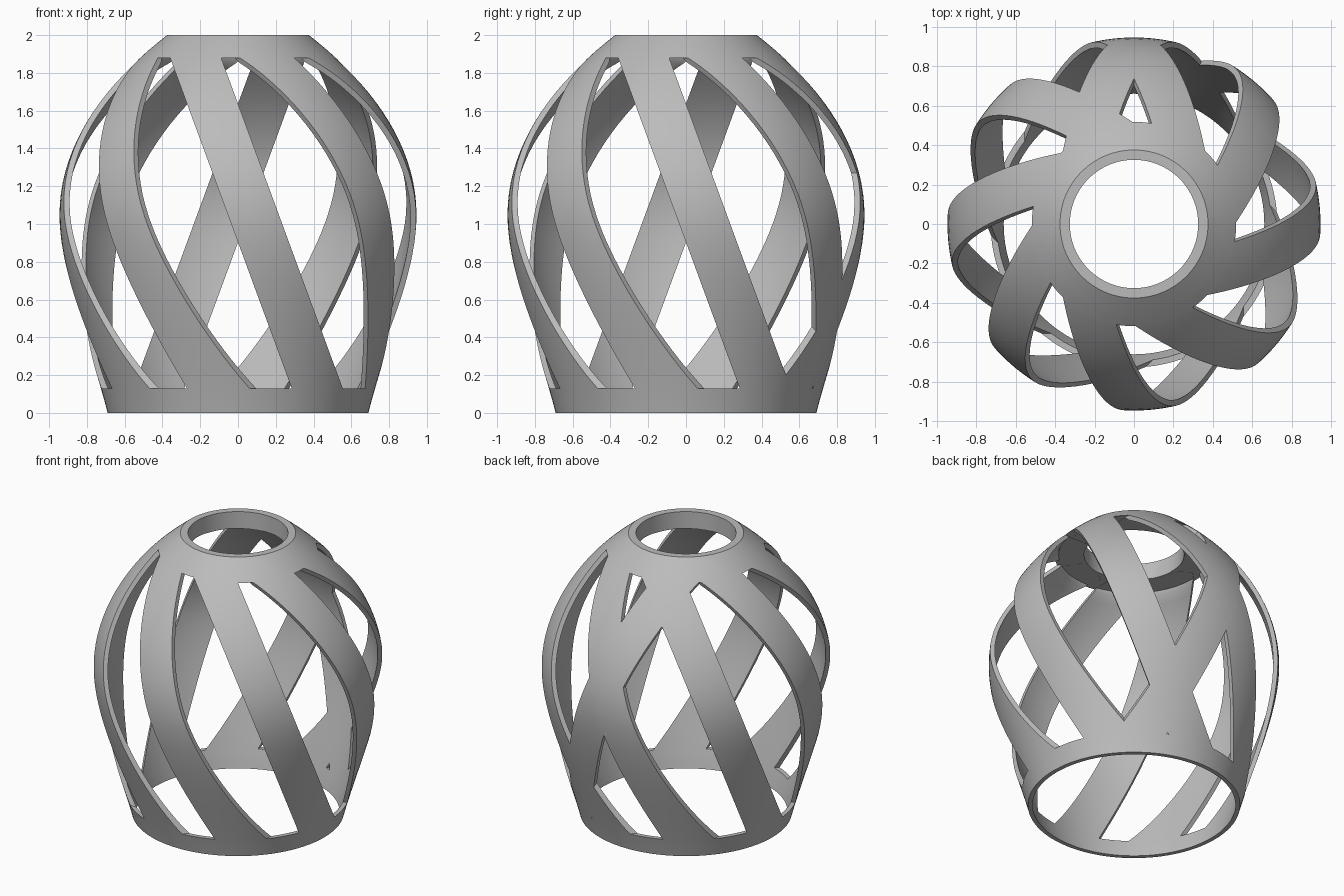
import bpy, bmesh, math
from mathutils import Vector, Matrix
from mathutils.geometry import interpolate_bezier

if "Cube" in bpy.data.objects:
    bpy.data.objects.remove(bpy.data.objects["Cube"])

SEGMENTS = 128
WALL = 0.03
BASE_TOP, CAP_BOTTOM = 0.13, 1.88
HOLE = 0.325
BARS = 8

grey = bpy.data.materials.new("plain grey")
grey.use_nodes = True
colour = (0.5, 0.5, 0.5, 1)
grey.diffuse_color = colour
grey.node_tree.nodes["Principled BSDF"].inputs["Base Color"].default_value = colour


def make_object(name, bm):
    bmesh.ops.recalc_face_normals(bm, faces=bm.faces)
    mesh = bpy.data.meshes.new(name)
    bm.to_mesh(mesh)
    bm.free()
    mesh.materials.append(grey)
    ob = bpy.data.objects.new(name, mesh)
    bpy.context.collection.objects.link(ob)
    return ob


# Outer barrel curve as (radius, 0, height)
def curve(*pts):
    return interpolate_bezier(*[Vector((r, 0, z)) for r, z in pts], 20)


outer = curve((0.69, 0), (0.78, 0.35), (0.945, 0.75), (0.945, 1.05))
outer += curve((0.945, 1.05), (0.945, 1.42), (0.70, 1.75), (0.375, 2))[1:]

# Inner curve follows the wall, then closes under a solid cap with a hole
ceiling = CAP_BOTTOM - 0.002
inner = [Vector((outer[0].x - WALL, 0, 0))]
for a, p, b in zip(outer, outer[1:], outer[2:]):
    t = (b - a).normalized()
    q = p + WALL * Vector((-t.z, 0, t.x))
    if q.z < ceiling - 0.02:
        inner.append(q)
inner += [Vector((0.49, 0, ceiling)), Vector((HOLE, 0, ceiling)), Vector((HOLE, 0, 2))]

# Lathe the closed section into the shell
bm = bmesh.new()
section = outer + inner[::-1]
rings = []
for i in range(SEGMENTS):
    turn = Matrix.Rotation(math.tau * i / SEGMENTS, 3, 'Z')
    rings.append([bm.verts.new(turn @ p) for p in section])
for i, ring in enumerate(rings):
    nxt = rings[(i + 1) % SEGMENTS]
    for j in range(len(ring)):
        k = (j + 1) % len(ring)
        bm.faces.new((ring[j], nxt[j], nxt[k], ring[k]))
shell = make_object("lattice_shade", bm)

# Region to keep: base band, cap, and slanted bars
keep = bmesh.new()


def add_disc(z0, z1):
    bmesh.ops.create_cone(keep, cap_ends=True, segments=32, radius1=1.5, radius2=1.5,
                          depth=z1 - z0, matrix=Matrix.Translation((0, 0, (z0 + z1) / 2)))


def add_bar(angle, y0, y1):
    shear = Matrix.Identity(4)
    shear[0][2] = -math.tan(math.radians(20.2))
    place = (Matrix.Rotation(angle, 4, 'Z')
             @ Matrix.Translation((0.0975, (y0 + y1) / 2, 1.005))
             @ shear @ Matrix.Diagonal((0.27, y1 - y0, 1.85, 1)))
    bmesh.ops.create_cube(keep, size=1, matrix=place)


add_disc(-0.2, BASE_TOP)
add_disc(CAP_BOTTOM, 2.2)
for i in range(BARS):
    add_bar(math.tau * i / BARS, -1.2, -0.25)
# The front bar is repeated straight through to the back
add_bar(0, 0.25, 1.2)
cutter = make_object("keep_region", keep)
cutter.hide_render = True

mod = shell.modifiers.new("openings", 'BOOLEAN')
mod.operation = 'INTERSECT'
mod.solver = 'EXACT'
mod.use_self = True
mod.object = cutter
bpy.context.view_layer.objects.active = shell
bpy.ops.object.select_all(action='DESELECT')
shell.select_set(True)
bpy.ops.object.modifier_apply(modifier=mod.name)
bpy.data.objects.remove(cutter)
bpy.ops.object.shade_smooth_by_angle(angle=math.radians(25))
